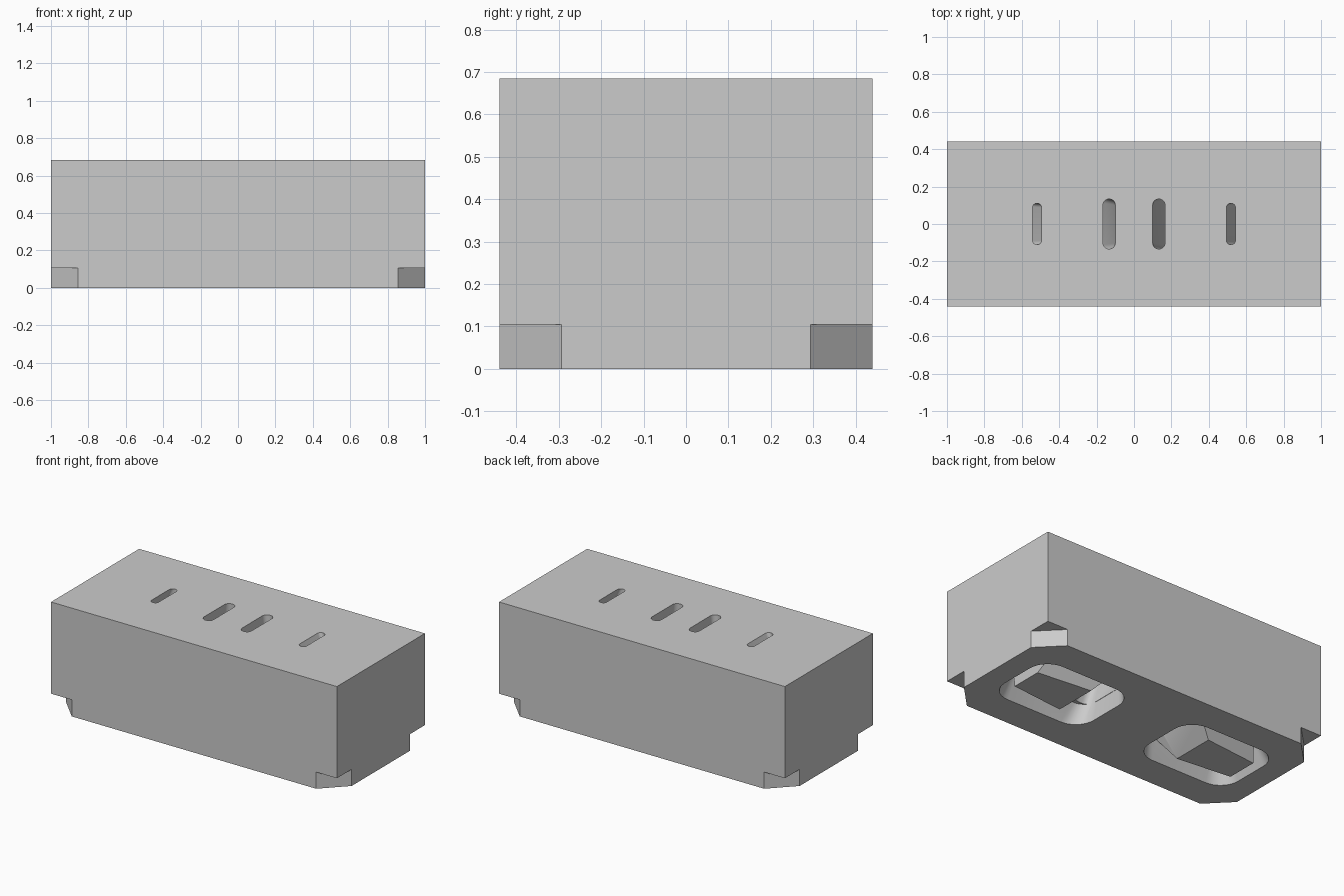
import bpy, bmesh, math

if "Cube" in bpy.data.objects:
    bpy.data.objects.remove(bpy.data.objects["Cube"])

grey = bpy.data.materials.new("light_grey")
grey.use_nodes = True
grey.diffuse_color = (0.6, 0.6, 0.6, 1)
grey.node_tree.nodes["Principled BSDF"].inputs["Base Color"].default_value = (0.6, 0.6, 0.6, 1)


def loft(name, sections):
    """Solid through a list of (z, outline) sections with equal point counts."""
    bm = bmesh.new()
    rings = [[bm.verts.new((x, y, z)) for x, y in pts] for z, pts in sections]
    for low, high in zip(rings, rings[1:]):
        for i in range(len(low)):
            j = (i + 1) % len(low)
            bm.faces.new((low[i], low[j], high[j], high[i]))
    bm.faces.new(rings[0][::-1])
    bm.faces.new(rings[-1])
    bmesh.ops.recalc_face_normals(bm, faces=bm.faces)
    mesh = bpy.data.meshes.new(name)
    bm.to_mesh(mesh)
    bm.free()
    mesh.materials.append(grey)
    obj = bpy.data.objects.new(name, mesh)
    bpy.context.collection.objects.link(obj)
    return obj


def rounded(cx, hx, hy, r, side=1, steps=8):
    """Rounded rectangle outline centred at cx on the x axis."""
    pts = []
    for k, (sx, sy) in enumerate(((1, 1), (-1, 1), (-1, -1), (1, -1))):
        for i in range(steps + 1):
            a = math.pi / 2 * (k + i / steps)
            pts.append((side * (cx + sx * (hx - r) + r * math.cos(a)),
                        sy * (hy - r) + r * math.sin(a)))
    return pts


def wedge(x_in, y_in, x_out, y_out, side):
    """Trapezoid outline, wide at the inner end."""
    return [(side * x, y) for x, y in
            ((x_in, -y_in), (x_out, -y_out), (x_out, y_out), (x_in, y_in))]


def cut(target, cutter):
    mod = target.modifiers.new("cut", "BOOLEAN")
    mod.operation = "DIFFERENCE"
    mod.solver = "EXACT"
    mod.object = cutter
    bpy.context.view_layer.objects.active = target
    bpy.ops.object.modifier_apply(modifier=mod.name)
    bpy.data.objects.remove(cutter)


# Main block
box = [(-1, -0.44), (1, -0.44), (1, 0.44), (-1, 0.44)]
block = loft("block", [(0, box), (0.685, box)])

# Triangular notches under the four corners
for sx in (-1, 1):
    for sy in (-1, 1):
        tri = [(sx * x, sy * y) for x, y in ((0.71, 0.587), (1.145, 0.146), (1.2, 0.6))]
        cut(block, loft("corner_cutter", [(-0.1, tri), (0.105, tri)]))

for side in (-1, 1):
    # Flared pocket underneath, leaving a spreading island in its middle
    rim = rounded(0.53, 0.325, 0.24, 0.13, side)
    pocket = loft("pocket_cutter", [
        (-0.03, rim), (0, rim),
        (0.12, rounded(0.5, 0.305, 0.185, 0.09, side))])
    foot = wedge(0.43, 0.137, 0.79, 0.1, side)
    cut(pocket, loft("island_cutter", [
        (-0.06, foot), (0, foot), (0.2, wedge(0.24, 0.24, 0.70, 0.22, side))]))
    cut(block, pocket)

    # Leaning slots from the pocket up to the top
    cut(block, loft("inner_slot_cutter", [
        (0.085, rounded(0.27, 0.065, 0.165, 0.05, side)),
        (0.3, rounded(0.2, 0.045, 0.15, 0.04, side)),
        (0.5, rounded(0.153, 0.036, 0.138, 0.034, side)),
        (0.685, rounded(0.133, 0.033, 0.133, 0.032, side)),
        (0.72, rounded(0.133, 0.033, 0.133, 0.032, side))]))
    cut(block, loft("outer_slot_cutter", [
        (0.08, rounded(0.785, 0.024, 0.13, 0.022, side)),
        (0.685, rounded(0.518, 0.024, 0.11, 0.022, side)),
        (0.72, rounded(0.503, 0.024, 0.11, 0.022, side))]))

bpy.ops.object.select_all(action="DESELECT")
block.select_set(True)
bpy.context.view_layer.objects.active = block
bpy.ops.object.shade_smooth_by_angle(angle=math.radians(25))
